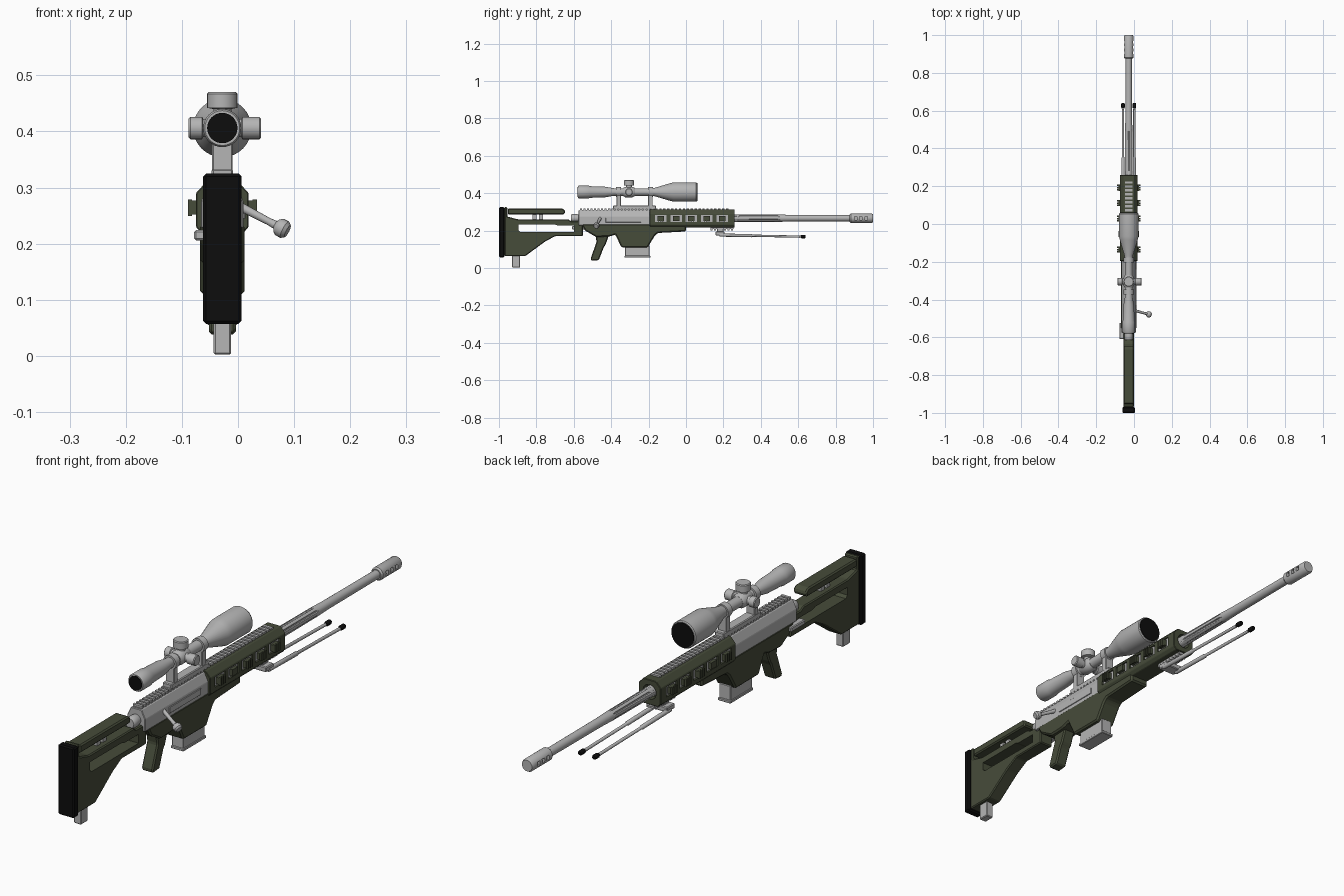
import bpy, bmesh, math
from mathutils import Vector, Matrix

if "Cube" in bpy.data.objects:
    bpy.data.objects.remove(bpy.data.objects["Cube"])

CX = -0.028          # centre line of the model
BZ = 0.266           # barrel axis height
SZ = 0.406           # scope axis height


def material(name, rgb):
    m = bpy.data.materials.new(name)
    m.diffuse_color = (*rgb, 1)
    m.use_nodes = True
    m.node_tree.nodes["Principled BSDF"].inputs["Base Color"].default_value = m.diffuse_color
    return m


GREEN = material("olive green", (0.062, 0.072, 0.042))
GREY = material("light grey", (0.46, 0.46, 0.46))
BLACK = material("black", (0.004, 0.004, 0.004))


def finish(name, bm, mat, bevel=0, smooth=False):
    bmesh.ops.recalc_face_normals(bm, faces=bm.faces)
    if bevel:
        bmesh.ops.bevel(bm, geom=bm.edges[:], offset=bevel, segments=1, affect='EDGES', clamp_overlap=True)
    me = bpy.data.meshes.new(name)
    bm.to_mesh(me)
    bm.free()
    me.materials.append(mat)
    ob = bpy.data.objects.new(name, me)
    bpy.context.collection.objects.link(ob)
    if smooth:
        bpy.ops.object.select_all(action='DESELECT')
        ob.select_set(True)
        bpy.context.view_layer.objects.active = ob
        bpy.ops.object.shade_smooth_by_angle(angle=math.radians(35))
    return ob


def add_box(bm, x0, x1, y0, y1, z0, z1):
    mat = Matrix.Translation(((x0 + x1) / 2, (y0 + y1) / 2, (z0 + z1) / 2)) @ \
        Matrix.Diagonal((x1 - x0, y1 - y0, z1 - z0, 1))
    bmesh.ops.create_cube(bm, size=1, matrix=mat)


def boxes(name, items, mat, bevel=0):
    bm = bmesh.new()
    for b in items:
        add_box(bm, *b)
    return finish(name, bm, mat, bevel)


def cbox(half, y0, y1, z0, z1):
    return (CX - half, CX + half, y0, y1, z0, z1)


def both_sides(a, b, *rest):
    return [(CX + a, CX + b, *rest), (CX - b, CX - a, *rest)]


def extrude(name, pts, offset, mat, bevel=0):
    bm = bmesh.new()
    face = bm.faces.new([bm.verts.new(p) for p in pts])
    new = bmesh.ops.extrude_face_region(bm, geom=[face])["geom"]
    bmesh.ops.translate(bm, vec=offset, verts=[v for v in new if isinstance(v, bmesh.types.BMVert)])
    return finish(name, bm, mat, bevel)


def side_profile(name, pts, half, mat, bevel=0):
    return extrude(name, [(CX - half, y, z) for y, z in pts], (2 * half, 0, 0), mat, bevel)


def end_profile(name, half_pts, y0, y1, mat, bevel=0):
    pts = half_pts + [(-x, z) for x, z in reversed(half_pts)]
    return extrude(name, [(CX + x, y0, z) for x, z in pts], (0, y1 - y0, 0), mat, bevel)


def lathe(name, origin, direction, prof, mat, n=24):
    """Revolve (distance, radius) pairs around a direction."""
    bm = bmesh.new()
    rot = Vector(direction).to_track_quat('Z', 'Y').to_matrix()
    rings = []
    for d, r in prof:
        rings.append([bm.verts.new(Vector(origin) + rot @ Vector(
            (r * math.cos(2 * math.pi * i / n), r * math.sin(2 * math.pi * i / n), d))) for i in range(n)])
    for a, b in zip(rings, rings[1:]):
        for i in range(n):
            bm.faces.new((a[i], a[(i + 1) % n], b[(i + 1) % n], b[i]))
    bm.faces.new(rings[0])
    bm.faces.new(rings[-1])
    return finish(name, bm, mat, 0, True)


def cut(ob, cutter):
    cutter.hide_render = True
    mod = ob.modifiers.new("cut", 'BOOLEAN')
    mod.operation, mod.solver, mod.object = 'DIFFERENCE', 'EXACT', cutter
    bpy.context.view_layer.objects.active = ob
    bpy.ops.object.modifier_apply(modifier=mod.name)
    bpy.data.objects.remove(cutter)


# --- Stock with through slot, pad, cheek rest and rear leg
stock = side_profile("stock", [(-0.97, 0.325), (-0.955, 0.325), (-0.955, 0.275), (-0.90, 0.26), (-0.63, 0.26),
                               (-0.615, 0.25), (-0.552, 0.25), (-0.552, 0.17), (-0.70, 0.17), (-0.755, 0.14),
                               (-0.86, 0.063), (-0.97, 0.063)], 0.028, GREEN, 0.004)
cut(stock, side_profile("slot_cutter", [(-0.895, 0.232), (-0.70, 0.232), (-0.685, 0.226), (-0.60, 0.226),
                                        (-0.60, 0.192), (-0.885, 0.192), (-0.895, 0.202)], 0.1, GREEN))
boxes("butt_pad", [cbox(0.034, -1.0, -0.97, 0.057, 0.325)], BLACK, 0.005)
side_profile("cheek_rest", [(-0.953, 0.318), (-0.66, 0.318), (-0.645, 0.305), (-0.65, 0.287), (-0.953, 0.287)],
             0.028, GREEN, 0.005)
boxes("cheek_posts", [cbox(0.007, y, y + 0.02, 0.25, 0.29) for y in (-0.82, -0.785)], GREY)
boxes("rear_leg", [cbox(0.0155, -0.93, -0.887, 0.002, 0.09)], GREY, 0.003)

# --- Chassis, grip and magazine
side_profile("chassis", [(-0.56, 0.235), (0.0, 0.235), (0.0, 0.195), (-0.15, 0.187), (-0.165, 0.175),
                         (-0.205, 0.11), (-0.345, 0.11), (-0.378, 0.178), (-0.41, 0.168), (-0.48, 0.165),
                         (-0.54, 0.20)], 0.04, GREEN, 0.006)
side_profile("grip", [(-0.485, 0.18), (-0.41, 0.18), (-0.432, 0.12), (-0.44, 0.11), (-0.466, 0.042),
                      (-0.505, 0.038), (-0.51, 0.05), (-0.478, 0.14)], 0.024, GREEN, 0.005)
boxes("magazine", [cbox(0.024, -0.325, -0.195, 0.055, 0.12), cbox(0.027, -0.328, -0.19, 0.055, 0.066)], GREY, 0.002)
boxes("side_latch", [(CX - 0.05, CX - 0.025, -0.61, -0.525, 0.206, 0.224)], GREY, 0.003)

# --- Receiver, rear shroud and bolt handle
end_profile("receiver", [(0.038, 0.228), (0.038, 0.275), (0.022, 0.308)], -0.575, -0.19, GREY, 0.002)
boxes("ejection_recess", [(CX + 0.037, CX + 0.041, -0.43, -0.24, 0.244, 0.268)], GREY, 0.001)
lathe("bolt_shroud", (CX, -0.615, BZ), (0, 1, 0), [(0, 0.018), (0.006, 0.022), (0.028, 0.022), (0.05, 0.019)], GREY, 16)
root, tip = Vector((CX + 0.03, -0.458, 0.267)), Vector((0.077, -0.478, 0.228))
lathe("bolt_handle", root, tip - root, [(0, 0.008), (0.06, 0.0065), (0.075, 0.0075), (0.078, 0.013),
                                        (0.084, 0.0165), (0.094, 0.0165), (0.1, 0.012)], GREY, 14)

# --- Handguard with side windows over a grey core
guard = end_profile("handguard", [(0.036, 0.217), (0.047, 0.23), (0.047, 0.29), (0.027, 0.312)],
                    -0.195, 0.26, GREEN, 0.002)
centres = [-0.135 + 0.082 * i for i in range(5)]
windows = []
for y in centres:
    windows += both_sides(0.04, 0.08, y - 0.032, y + 0.032, 0.245, 0.284)
cut(guard, boxes("window_cutter", windows, GREEN))
cut(guard, lathe("bore_cutter", (CX, 0.235, BZ), (0, 1, 0), [(0, 0.028), (0.05, 0.028)], GREEN))
plates, blocks, teeth = [], [], []
for i, y in enumerate(centres):
    plates += both_sides(0.037, 0.0415, y - 0.031, y + 0.031, 0.246, 0.283)
    blocks += both_sides(0.039, 0.054, y - 0.017, y + 0.017, 0.252, 0.277)
    if i != 1:
        for k in range(3):
            teeth += both_sides(0.054, 0.0615, y - 0.016 + k * 0.012, y - 0.009 + k * 0.012, 0.249, 0.279)
boxes("window_plates", plates, GREY)
boxes("side_rail_blocks", blocks, GREEN)
boxes("side_rail_teeth", teeth, GREEN)

# --- Top and lower rails
boxes("guard_top_slats", [cbox(0.019, -0.185 + 0.021 * i, -0.173 + 0.021 * i, 0.305, 0.318) for i in range(20)], GREY)
boxes("receiver_rail", [cbox(0.016, -0.57, -0.195, 0.3, 0.311)] +
      [cbox(0.019, -0.568 + 0.019 * i, -0.557 + 0.019 * i, 0.306, 0.318) for i in range(20)], GREY)
boxes("lower_rail", [cbox(0.016, 0.13, 0.255, 0.208, 0.22)] +
      [cbox(0.019, 0.132 + 0.018 * i, 0.142 + 0.018 * i, 0.2, 0.213) for i in range(7)], GREY)

# --- Barrel with long flutes and ported muzzle
barrel = lathe("barrel", (CX, 0.2, BZ), (0, 1, 0), [(0, 0.021), (0.3, 0.0195), (0.36, 0.0175), (0.69, 0.0165)], GREY)
for k in range(6):
    a = math.radians(60 * k + 30)
    flute = lathe("flute_cutter", (CX + 0.0215 * math.cos(a), 0.275, BZ + 0.0215 * math.sin(a)), (0, 1, 0),
                  [(0, 0.001), (0.012, 0.0055), (0.215, 0.0055), (0.235, 0.001)], GREY, 8)
    cut(barrel, flute)
muzzle = lathe("muzzle_brake", (CX, 0.875, BZ), (0, 1, 0),
               [(0, 0.02), (0.006, 0.025), (0.118, 0.025), (0.125, 0.021)], GREY)
ports = []
for k in range(3):
    y = 0.9 + 0.028 * k
    ports += both_sides(0.013, 0.04, y, y + 0.014, BZ - 0.009, BZ + 0.009)
cut(muzzle, boxes("port_cutter", ports, GREY))

# --- Folded two-leg support
boxes("support_mount", [cbox(0.036, 0.158, 0.205, 0.174, 0.194), cbox(0.016, 0.165, 0.2, 0.185, 0.212)], GREY, 0.003)
for side, s in (("left", -1), ("right", 1)):
    at = (CX + s * 0.03, 0.18, 0.176)
    lathe(side + "_support_leg", at, (0, 1, -0.02), [(0, 0.0085), (0.17, 0.0085), (0.175, 0.006), (0.43, 0.006)], GREY, 12)
    lathe(side + "_support_foot", (at[0], 0.612, 0.168), (0, 1, 0),
          [(0, 0.007), (0.005, 0.0095), (0.023, 0.0095), (0.028, 0.007)], BLACK, 12)

# --- Scope: body, lenses, adjustment knobs, mount and rings
lathe("scope_body", (CX, 0, SZ), (0, 1, 0),
      [(-0.578, 0.031), (-0.573, 0.034), (-0.52, 0.034), (-0.51, 0.031), (-0.43, 0.028), (-0.385, 0.02), (-0.19, 0.02),
       (-0.165, 0.023), (-0.085, 0.047), (-0.065, 0.052), (0.054, 0.052), (0.058, 0.049)], GREY, 32)
lathe("rear_lens", (CX, -0.581, SZ), (0, 1, 0), [(0, 0.027), (0.005, 0.027)], BLACK, 32)
lathe("front_lens", (CX, 0.056, SZ), (0, 1, 0), [(0, 0.047), (0.005, 0.047)], BLACK, 32)
lathe("knob_hub", (CX, -0.337, SZ), (0, 1, 0), [(0, 0.021), (0.012, 0.028), (0.052, 0.028), (0.064, 0.021)], GREY)
for name, d, end in (("top_knob", (0, 0, 1), 0.064), ("left_knob", (-1, 0, 0), 0.06), ("right_knob", (1, 0, 0), 0.069)):
    r = 0.027 if d[2] else 0.02
    lathe(name, (CX, -0.305, SZ), d, [(0, 0.016), (0.034, 0.016), (0.036, r), (end - 0.003, r), (end, r - 0.003)], GREY)
boxes("scope_mount", [cbox(0.019, -0.39, -0.16, 0.312, 0.333)], GREY, 0.003)
for name, y in (("rear_ring", -0.36), ("front_ring", -0.19)):
    boxes(name + "_post", [cbox(0.018, y - 0.012, y + 0.012, 0.32, SZ - 0.01)], GREY, 0.002)
    lathe(name, (CX, y - 0.013, SZ), (0, 1, 0), [(0, 0.027), (0.026, 0.027)], GREY)
